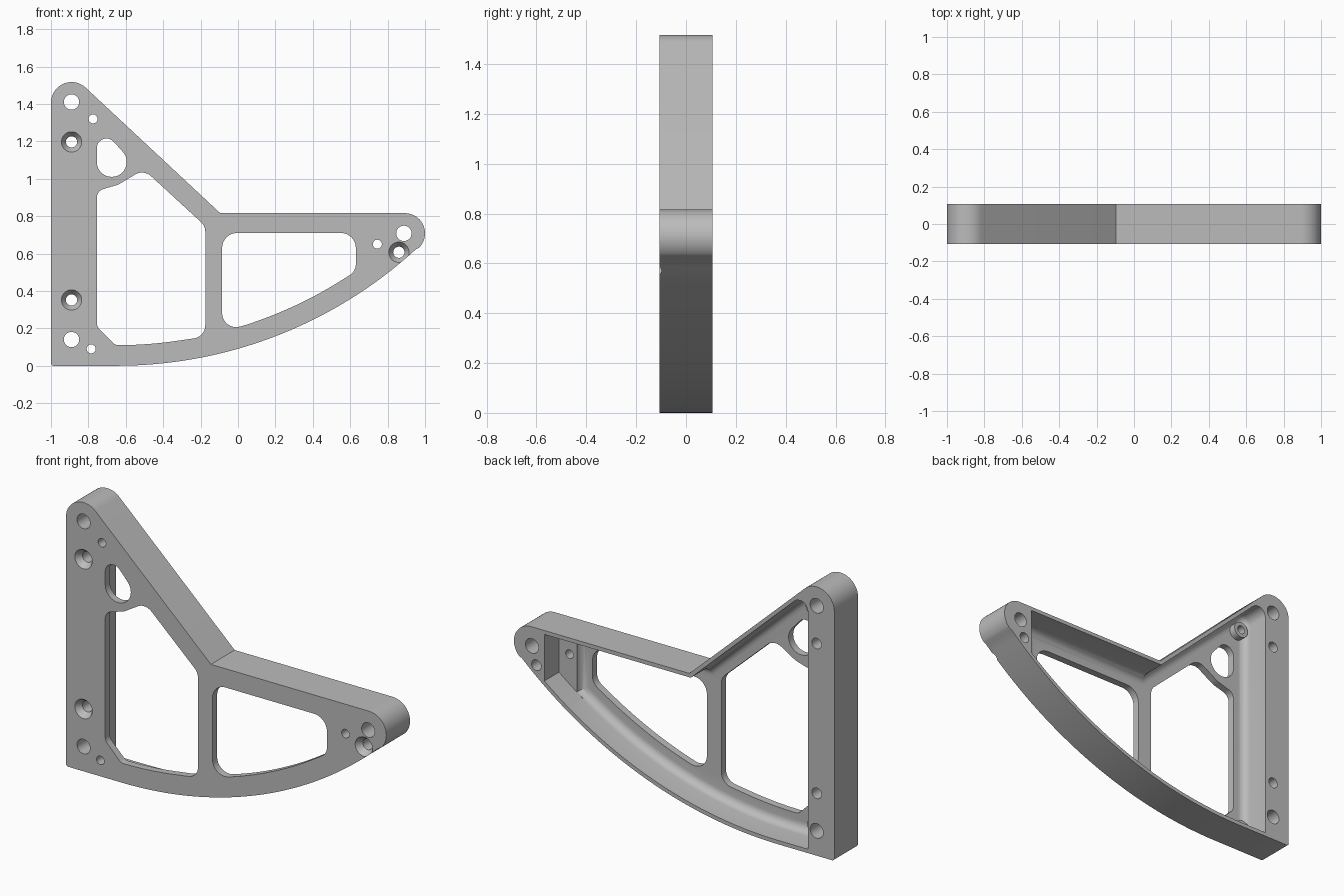
import bpy, bmesh
from math import sin, cos, tan, pi, sqrt
from mathutils import Vector
from mathutils.geometry import convex_hull_2d

cube = bpy.data.objects.get("Cube")
if cube:
    bpy.data.objects.remove(cube, do_unlink=True)

HALF = 0.106       # half depth
FLOOR = -0.065     # pocket floor
PAD = -0.025       # top of the raised bosses
RIM = 0.022        # rim wall thickness
RADIUS = 2.37      # radius of the curved lower edge
ARC_X = -0.65      # where the curve leaves the flat foot

grey = bpy.data.materials.new("plain grey")
grey.use_nodes = True
colour = (0.5, 0.5, 0.5, 1)
grey.diffuse_color = colour
grey.node_tree.nodes["Principled BSDF"].inputs["Base Color"].default_value = colour


def arc(x, z, r, a0, a1, n=20):
    angles = [a0 + (a1 - a0) * i / n for i in range(n + 1)]
    return [(x + r * cos(a), z + r * sin(a)) for a in angles]


def circle(x, z, r):
    return arc(x, z, r, 0, 2 * pi, 40)[:-1]


def sweep(x0, x1, inset=0.0, n=24):
    """Points along the curved lower edge, moved inward by inset."""
    xs = [x0 + (x1 - x0) * i / n for i in range(n + 1)]
    return [(x, RADIUS - sqrt((RADIUS - inset) ** 2 - max(x - ARC_X, 0) ** 2)) for x in xs]


def rounded(corners, n=8):
    """Closed outline; corners given as (x, z, radius) are filleted."""
    out = []
    for i, c in enumerate(corners):
        if len(c) == 2:
            out.append(c)
            continue
        p = Vector(c[:2])
        a = (Vector(corners[i - 1][:2]) - p).normalized()
        b = (Vector(corners[(i + 1) % len(corners)][:2]) - p).normalized()
        half = a.angle(b) / 2
        centre = p + (a + b).normalized() * c[2] / sin(half)
        start = (p + a * c[2] / tan(half) - centre).normalized()
        end = (p + b * c[2] / tan(half) - centre).normalized()
        out += [tuple(centre + start.slerp(end, k / n) * c[2]) for k in range(n + 1)]
    return out


def prism(name, outline, y0, y1, fillet=0.0):
    """Extrude an outline along y, optionally rounding its front edge."""
    bm = bmesh.new()
    front = bm.faces.new([bm.verts.new((x, y0, z)) for x, z in outline])
    ext = bmesh.ops.extrude_face_region(bm, geom=[front], use_keep_orig=True)
    moved = [v for v in ext["geom"] if isinstance(v, bmesh.types.BMVert)]
    bmesh.ops.translate(bm, verts=moved, vec=(0, y1 - y0, 0))
    bmesh.ops.recalc_face_normals(bm, faces=bm.faces)
    if fillet:
        edges = [e for e in bm.edges if all(abs(v.co.y - y0) < 1e-5 for v in e.verts)]
        bmesh.ops.bevel(bm, geom=edges, offset=fillet, segments=6, profile=0.5, affect='EDGES')
    mesh = bpy.data.meshes.new(name)
    bm.to_mesh(mesh)
    bm.free()
    mesh.materials.append(grey)
    obj = bpy.data.objects.new(name, mesh)
    bpy.context.collection.objects.link(obj)
    return obj


def cone(name, x, z, r0, r1, y0, y1):
    obj = prism(name, circle(x, z, r0), y0, y1)
    for v in obj.data.vertices:
        if abs(v.co.y - y1) < 1e-5:
            v.co.x = x + (v.co.x - x) * r1 / r0
            v.co.z = z + (v.co.z - z) * r1 / r0
    return obj


def combine(body, tool, operation='DIFFERENCE'):
    mod = body.modifiers.new("cut", 'BOOLEAN')
    mod.object, mod.operation, mod.solver = tool, operation, 'EXACT'
    with bpy.context.temp_override(object=body, active_object=body):
        bpy.ops.object.modifier_apply(modifier=mod.name)
    bpy.data.objects.remove(tool, do_unlink=True)


# Outer body: upright post, sloping brace, arm with round tip, curved underside
outline = [(-1, 0, 0.015)] + sweep(ARC_X, 0.95, n=40)
outline += arc(0.892, 0.708, 0.108, -0.8, pi / 2)
outline += [(-0.095, 0.816)]
outline += arc(-0.89, 1.407, 0.11, 0.82, pi)
bracket = prism("bracket", rounded(outline), -HALF, HALF)

# Rear pocket with a filleted floor, and a shallow step beside the tip
back = HALF + 0.1
pocket = sweep(-0.835, 0.70, RIM) + [(0.70, 0.816 - RIM), (-0.104, 0.816 - RIM),
                                     (-0.835, 1.478, 0.05)]
combine(bracket, prism("pocket", rounded(pocket), FLOOR, back, 0.045))
step = sweep(0.66, 0.81, RIM, 6) + [(0.81, 0.816 - RIM), (0.66, 0.816 - RIM)]
combine(bracket, prism("step", step, PAD, back))

# Round bosses for the small pins
for x, z in [(-0.775, 1.32), (-0.785, 0.09)]:
    combine(bracket, prism("boss", circle(x, z, 0.046), -0.09, PAD), 'UNION')

# Openings through the web
large = rounded([(-0.755, 0.935, 0.05), (-0.64, 0.968, 0.12), (-0.504, 1.05, 0.07),
                 (-0.175, 0.747, 0.07), (-0.175, 0.155, 0.07)]
                + sweep(-0.3, -0.58, 0.11, 8)
                + [(-0.655, 0.11, 0.04), (-0.755, 0.21, 0.05)])
small = rounded([(-0.085, 0.71, 0.08), (0.63, 0.71, 0.08), (0.63, 0.505, 0.07)]
                + sweep(0.53, 0.04, 0.11, 16) + [(-0.085, 0.182, 0.075)])
drop = circle(-0.675, 1.09, 0.08) + circle(-0.703, 1.163, 0.052)
drop = [drop[i] for i in convex_hull_2d(drop)]
for shape in (large, small, drop):
    combine(bracket, prism("opening", shape, -0.3, 0.3))

# Plain holes and pin holes
for x, z, r in [(-0.89, 1.41, 0.041), (-0.89, 0.14, 0.041), (0.887, 0.708, 0.041),
                (-0.775, 1.32, 0.024), (-0.785, 0.09, 0.024), (0.745, 0.65, 0.024)]:
    combine(bracket, prism("hole", circle(x, z, r), -0.3, 0.3))

# Countersunk screw holes
for x, z in [(-0.89, 1.197), (-0.89, 0.352), (0.86, 0.607)]:
    combine(bracket, prism("screw_hole", circle(x, z, 0.03), -0.3, 0.3))
    combine(bracket, cone("countersink", x, z, 0.06, 0.03, -HALF - 0.008, -HALF + 0.034))

bpy.ops.object.select_all(action='DESELECT')
bracket.select_set(True)
bpy.context.view_layer.objects.active = bracket
bpy.ops.object.shade_smooth_by_angle(angle=0.5)
